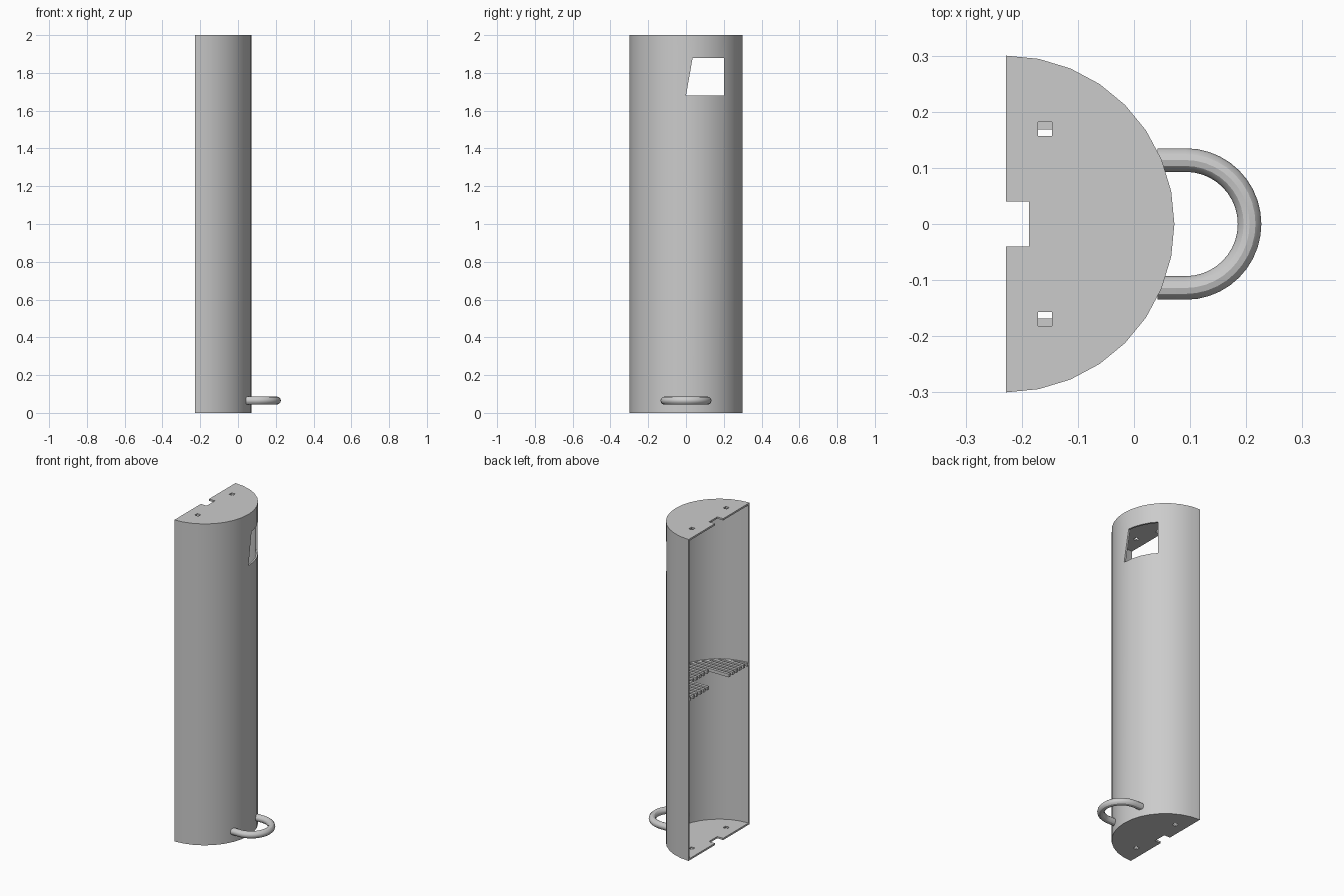
import bpy, bmesh, math

if "Cube" in bpy.data.objects:
    bpy.data.objects.remove(bpy.data.objects["Cube"])

BACK, R, H, T = -0.228, 0.30, 2.0, 0.011   # back plane, radius, height, wall thickness
SHELF_Z, SHELF_T = 0.99, 0.02

grey = bpy.data.materials.new("light_grey")
grey.diffuse_color = (0.6, 0.6, 0.6, 1)
grey.use_nodes = True
grey.node_tree.nodes["Principled BSDF"].inputs["Base Color"].default_value = grey.diffuse_color


def arc(r, n=16):
    """Half circle around the back plane centre, from -y to +y."""
    return [(BACK + r * math.cos(a), r * math.sin(a))
            for a in (-math.pi / 2 + math.pi * i / n for i in range(n + 1))]


def add_prism(bm, pts, depth):
    f = bm.faces.new([bm.verts.new(p) for p in pts])
    res = bmesh.ops.extrude_face_region(bm, geom=[f])
    vs = [g for g in res["geom"] if isinstance(g, bmesh.types.BMVert)]
    bmesh.ops.translate(bm, verts=vs, vec=depth)


def finish(name, bm):
    bmesh.ops.recalc_face_normals(bm, faces=bm.faces)
    me = bpy.data.meshes.new(name)
    bm.to_mesh(me)
    bm.free()
    ob = bpy.data.objects.new(name, me)
    bpy.context.collection.objects.link(ob)
    me.materials.append(grey)
    return ob


def prism(name, pts, depth):
    bm = bmesh.new()
    add_prism(bm, pts, depth)
    return finish(name, bm)


def box_pts(x0, x1, y0, y1, z):
    return [(x0, y0, z), (x1, y0, z), (x1, y1, z), (x0, y1, z)]


def activate(ob):
    bpy.ops.object.select_all(action='DESELECT')
    ob.select_set(True)
    bpy.context.view_layer.objects.active = ob


def smooth(ob):
    activate(ob)
    bpy.ops.object.shade_smooth_by_angle(angle=math.radians(30))


# half-round shell, closed at top and bottom, open at the back
shell = prism("half_round_shell", [(x, y, 0) for x, y in arc(R)], (0, 0, H))
inner = [(x, y, T) for x, y in arc(R - T)]
inner = [(BACK - 0.1, -R + T, T)] + inner + [(BACK - 0.1, R - T, T)]
cutters = [
    prism("hollow_cutter", inner, (0, 0, H - 2 * T)),
    prism("notch_cutter", box_pts(BACK - 0.1, -0.187, -0.04, 0.04, -0.1), (0, 0, H + 0.2)),
    # slanted window through the curved wall
    prism("window_cutter", [(-0.15, 0, 1.68), (-0.15, 0.2, 1.68),
                            (-0.15, 0.2, 1.88), (-0.15, 0.035, 1.88)], (0.4, 0, 0)),
]
for s in (-1, 1):   # small square holes in both end plates
    y = s * 0.169
    cutters.append(prism("hole_cutter", box_pts(-0.171, -0.146, y - 0.0125, y + 0.0125, -0.1),
                         (0, 0, H + 0.2)))
activate(shell)
for c in cutters:
    c.hide_render = True
    m = shell.modifiers.new("cut", 'BOOLEAN')
    m.operation, m.solver, m.object = 'DIFFERENCE', 'EXACT', c
    bpy.ops.object.modifier_apply(modifier=m.name)
for c in cutters:
    bpy.data.objects.remove(c)
smooth(shell)

# slatted shelf, the middle slats cut short
bm = bmesh.new()
for k in range(-8, 9):
    y, w = k * 0.0355, 0.009
    x0 = -0.10 if abs(k) <= 2 else BACK + 0.001
    x1 = BACK + math.sqrt(0.294 ** 2 - (abs(y) + w) ** 2)
    add_prism(bm, box_pts(x0, x1, y - w, y + w, SHELF_Z), (0, 0, SHELF_T))
finish("shelf_slats", bm)

# rim that carries the slats along the wall
rim = [(x, y, SHELF_Z + 0.001) for x, y in arc(R - T / 2) + arc(R - T - 0.01)[::-1]]
smooth(prism("shelf_rim", rim, (0, 0, SHELF_T - 0.002)))

# U-shaped handle
path = [(0.042, -0.114)]
path += [(0.092 + 0.114 * math.cos(a), 0.114 * math.sin(a))
         for a in (-math.pi / 2 + math.pi * i / 20 for i in range(21))]
path += [(0.042, 0.114)]
cu = bpy.data.curves.new("handle", 'CURVE')
cu.dimensions = '3D'
cu.bevel_depth, cu.bevel_resolution, cu.use_fill_caps = 0.021, 4, True
sp = cu.splines.new('POLY')
sp.points.add(len(path) - 1)
for p, (x, y) in zip(sp.points, path):
    p.co = (x, y, 0.065, 1)
cu.materials.append(grey)
handle = bpy.data.objects.new("handle", cu)
bpy.context.collection.objects.link(handle)
activate(handle)
bpy.ops.object.convert(target='MESH')
smooth(bpy.context.view_layer.objects.active)
